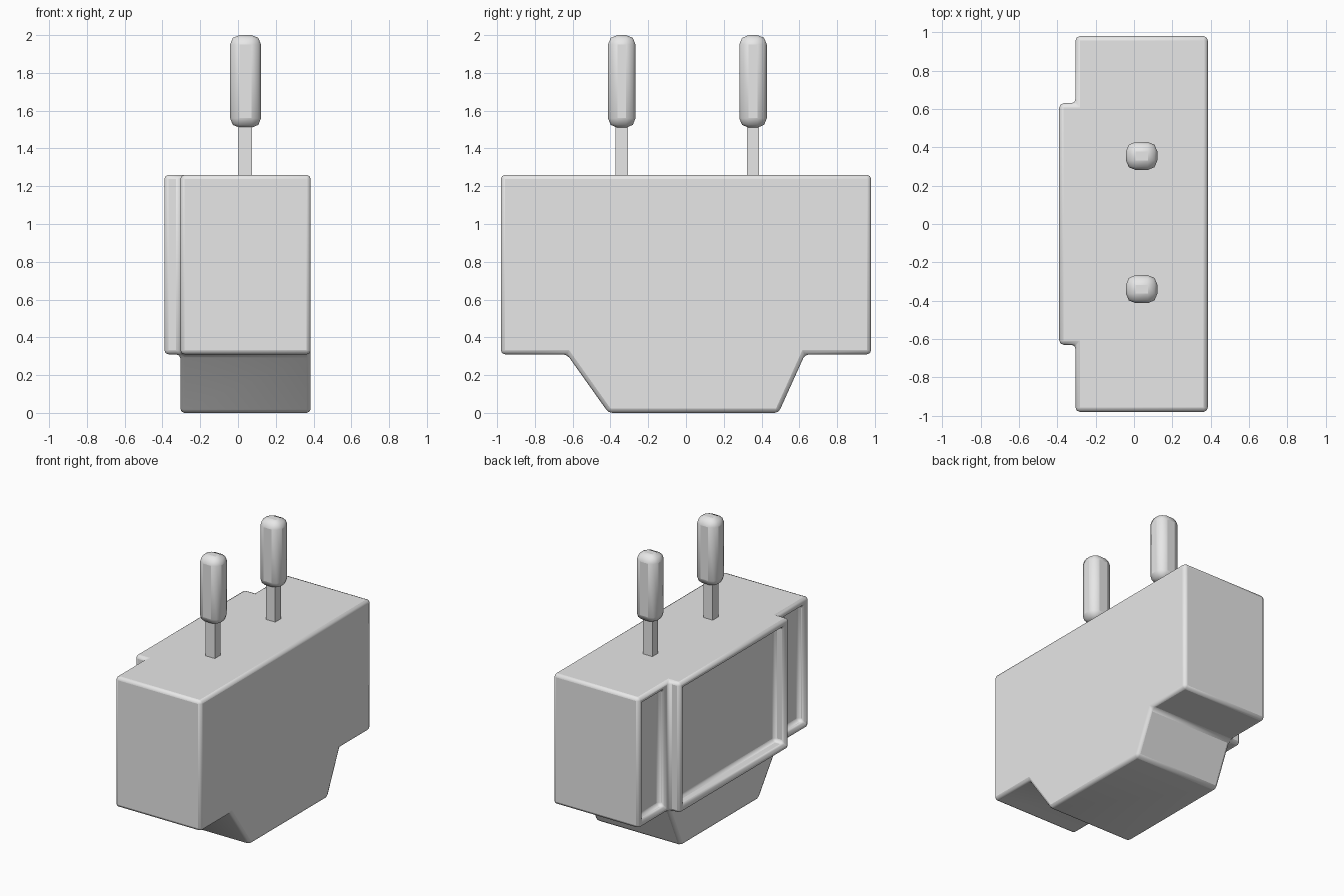
import bpy, bmesh, math
from mathutils import Matrix, Vector

if "Cube" in bpy.data.objects:
    bpy.data.objects.remove(bpy.data.objects["Cube"], do_unlink=True)

grey = bpy.data.materials.new("plain_grey")
grey.use_nodes = True
grey.diffuse_color = (0.8, 0.8, 0.8, 1)
grey.node_tree.nodes["Principled BSDF"].inputs["Base Color"].default_value = (0.8, 0.8, 0.8, 1)


def finish(bm, name, width, segments):
    """Turn a bmesh into a bevelled, smooth-shaded object."""
    bmesh.ops.recalc_face_normals(bm, faces=bm.faces)
    mesh = bpy.data.meshes.new(name)
    bm.to_mesh(mesh)
    bm.free()
    obj = bpy.data.objects.new(name, mesh)
    bpy.context.collection.objects.link(obj)
    mesh.materials.append(grey)
    if width:
        bevel = obj.modifiers.new("soft_edges", "BEVEL")
        bevel.width = width
        bevel.segments = segments
        bevel.limit_method = "ANGLE"
        bevel.angle_limit = math.radians(20)
    bpy.ops.object.select_all(action="DESELECT")
    obj.select_set(True)
    bpy.context.view_layer.objects.active = obj
    bpy.ops.object.shade_smooth_by_angle(angle=math.radians(60))
    return obj


def box(name, centre, size, width=0, segments=1):
    bm = bmesh.new()
    bmesh.ops.create_cube(bm, size=1, matrix=Matrix.Translation(centre) @ Matrix.Diagonal((*size, 1)))
    return finish(bm, name, width, segments)


# Body: side profile split into two wings, a middle and a tapered hull
SIDE, FAR = -0.305, 0.385
END, MID, LOW, TOP = 0.98, 0.63, 0.31, 1.26
bm = bmesh.new()
low = [bm.verts.new((SIDE, y, LOW)) for y in (-END, -MID, MID, END)]
top = [bm.verts.new((SIDE, y, TOP)) for y in (-END, -MID, MID, END)]
hull = [bm.verts.new((SIDE, y, 0)) for y in (-0.41, 0.49)]
panels = [bm.faces.new((low[i], top[i], top[i + 1], low[i + 1])) for i in range(3)]
hull_face = bm.faces.new((low[1], low[2], hull[1], hull[0]))
bmesh.ops.recalc_face_normals(bm, faces=bm.faces)
far_side = bmesh.ops.extrude_face_region(bm, geom=panels + [hull_face], use_keep_orig=True)
bmesh.ops.translate(bm, verts=[v for v in far_side["geom"] if isinstance(v, bmesh.types.BMVert)],
                    vec=(FAR - SIDE, 0, 0))
bmesh.ops.recalc_face_normals(bm, faces=bm.faces)

# Raised middle frame
raised = bmesh.ops.extrude_discrete_faces(bm, faces=[panels[1]])["faces"][0]
bmesh.ops.translate(bm, verts=raised.verts[:], vec=(-0.085, 0, 0))

# Sunken panels inside the three frames
for face, depth in ((panels[0], 0.05), (raised, 0.085), (panels[2], 0.05)):
    bmesh.ops.inset_region(bm, faces=[face], thickness=0.05, use_even_offset=True)
    sunk = bmesh.ops.extrude_discrete_faces(bm, faces=[face])["faces"][0]
    bmesh.ops.translate(bm, verts=sunk.verts[:], vec=Vector((depth, 0, 0)))

bmesh.ops.remove_doubles(bm, verts=bm.verts, dist=0.0005)
bmesh.ops.dissolve_limit(bm, angle_limit=math.radians(1), verts=bm.verts, edges=bm.edges)
finish(bm, "body", 0.022, 2)

# Two upright levers with rounded grips
for label, y in (("front", -0.34), ("back", 0.355)):
    box(label + "_lever_stem", (0.037, y, 1.37), (0.074, 0.064, 0.34))
    box(label + "_lever_grip", (0.04, y, 1.755), (0.164, 0.146, 0.49), 0.05, 2)
